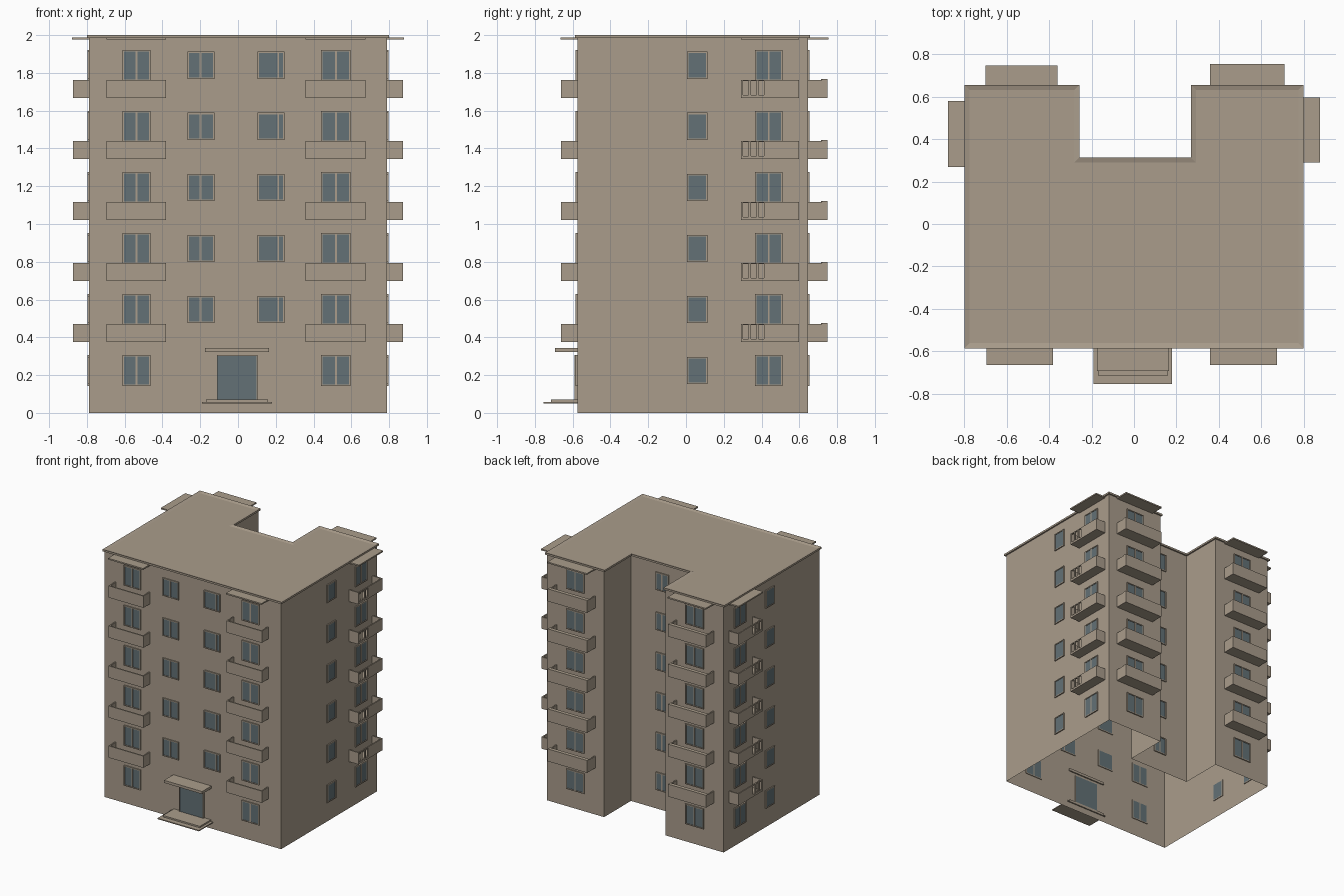
import bpy, bmesh
from mathutils import Matrix, Vector

cube = bpy.data.objects.get("Cube")
if cube:
    bpy.data.objects.remove(cube, do_unlink=True)


def material(name, rgb):
    m = bpy.data.materials.new(name)
    m.use_nodes = True
    m.diffuse_color = (*rgb, 1)
    m.node_tree.nodes["Principled BSDF"].inputs["Base Color"].default_value = (*rgb, 1)
    return m


WALL = material("beige plaster", (0.40, 0.335, 0.26))
GLASS = material("blue grey glass", (0.125, 0.165, 0.18))

FLOORS = 6
STEP = 0.323
# Each wall: horizontal axis, outward axis, wall plane, outward sign
WALLS = {
    "front": (0, 1, -0.575, -1),
    "back": (0, 1, 0.645, 1),
    "left": (1, 0, 0.788, 1),
    "right": (1, 0, -0.788, -1),
    "courtyard": (0, 1, 0.302, 1),
}


def finish(name, bm, *mats):
    mesh = bpy.data.meshes.new(name)
    bm.to_mesh(mesh)
    bm.free()
    for m in mats:
        mesh.materials.append(m)
    obj = bpy.data.objects.new(name, mesh)
    bpy.context.scene.collection.objects.link(obj)
    return obj


def wall_box(bm, wall, u, d, z, mat=0):
    """Box on a wall: u along it, d outward from it, z up."""
    along, out, plane, sign = WALLS[wall]
    centre, size = Vector(), Vector()
    centre[along], size[along] = sum(u) / 2, u[1] - u[0]
    centre[out], size[out] = plane + sign * sum(d) / 2, d[1] - d[0]
    centre[2], size[2] = sum(z) / 2, z[1] - z[0]
    made = bmesh.ops.create_cube(bm, size=1, matrix=Matrix.Translation(centre) @ Matrix.Diagonal((*size, 1)))
    for f in {f for v in made["verts"] for f in v.link_faces}:
        f.material_index = mat


def u_prism(grow, z0, z1):
    """U-shaped block; returns its bmesh and the bottom and top faces."""
    a, b, c = 0.788 + grow, 0.27 - grow, 0.302 + grow
    front, back = -0.575 - grow, 0.645 + grow
    plan = [(-a, front), (a, front), (a, back), (b + 0.01, back),
            (b + 0.01, c), (-b, c), (-b, back), (-a, back)]
    bm = bmesh.new()
    bottom = bm.faces.new([bm.verts.new((x, y, z0)) for x, y in plan])
    made = bmesh.ops.extrude_face_region(bm, geom=[bottom], use_keep_orig=True)["geom"]
    bmesh.ops.translate(bm, verts=[g for g in made if isinstance(g, bmesh.types.BMVert)], vec=(0, 0, z1 - z0))
    top = next(g for g in made if isinstance(g, bmesh.types.BMFace))
    bmesh.ops.recalc_face_normals(bm, faces=bm.faces)
    return bm, bottom, top


# Building shell, open underneath
bm, bottom, top = u_prism(0, 0, 1.985)
bmesh.ops.delete(bm, geom=[bottom], context="FACES_ONLY")
finish("building_walls", bm, WALL)

# Roof with a low raised rim
bm, bottom, top = u_prism(0.012, 1.985, 2.0)
bmesh.ops.inset_region(bm, faces=[top], thickness=0.025, use_even_offset=True)
bmesh.ops.translate(bm, verts=top.verts, vec=(0, 0, -0.007))
finish("roof", bm, WALL)


def window(bm, wall, u, z, mullion=None):
    """Glass pane with a thin frame and an optional mullion."""
    t = 0.008
    wall_box(bm, wall, (u[0] + t, u[1] - t), (-0.006, 0.005), (z[0] + t, z[1] - t), 1)
    for x in (u[0], u[1] - t):
        wall_box(bm, wall, (x, x + t), (-0.006, 0.009), z)
    for h in (z[0], z[1] - t):
        wall_box(bm, wall, (u[0] + t, u[1] - t), (-0.006, 0.009), (h, h + t))
    if mullion is not None:
        wall_box(bm, wall, (mullion - 0.005, mullion + 0.005), (-0.006, 0.008), (z[0] + t, z[1] - t))


def window_column(name, wall, u, z, mullion=None, first=0):
    bm = bmesh.new()
    for i in range(first, FLOORS):
        window(bm, wall, u, (z[0] + i * STEP, z[1] + i * STEP), mullion)
    finish(name, bm, WALL, GLASS)


TALL, SHORT = (0.143, 0.306), (0.153, 0.297)
window_column("front_right_windows", "front", (-0.612, -0.464), TALL, -0.538)
window_column("front_left_windows", "front", (0.44, 0.595), TALL, 0.518)
window_column("front_inner_right_windows", "front", (-0.267, -0.125), SHORT, -0.198, 1)
window_column("front_inner_left_windows", "front", (0.103, 0.245), SHORT, 0.213, 1)
window_column("back_right_windows", "back", (-0.612, -0.45), TALL, -0.53)
window_column("back_left_windows", "back", (0.455, 0.615), TALL, 0.535)
window_column("courtyard_windows", "courtyard", (-0.06, 0.055), SHORT, 0)
for side in ("left", "right"):
    window_column(side + "_tall_windows", side, (0.365, 0.512), TALL, 0.438)
    window_column(side + "_small_windows", side, (0.005, 0.115), SHORT)


def balcony(bm, wall, u, depth, z, slotted):
    """Open tray: floor, two ends and a parapet, part of it slotted."""
    t = 0.01
    wall_box(bm, wall, u, (0, depth), (z, z + t))
    for x in (u[0], u[1] - t):
        wall_box(bm, wall, (x, x + t), (0, depth - t), (z + t, z + 0.095))
    parapet = (depth - t, depth)
    start = u[0]
    if slotted:
        start += 0.13
        wall_box(bm, wall, (u[0], start), parapet, (z + t, z + 0.016))
        wall_box(bm, wall, (u[0], start), parapet, (z + 0.088, z + 0.095))
        for k in range(4):
            post = u[0] + k * 0.041
            wall_box(bm, wall, (post, post + 0.012), parapet, (z + 0.016, z + 0.088))
    wall_box(bm, wall, (start, u[1]), parapet, (z + t, z + 0.095))
    if wall == "back":
        wall_box(bm, wall, u, (depth - 0.03, depth), (z + 0.095, z + 0.1))


def balcony_column(name, wall, u, depth, slotted=False):
    bm = bmesh.new()
    for i in range(FLOORS - 1):
        balcony(bm, wall, u, depth, 0.376 + i * STEP, slotted)
    finish(name + "_balconies", bm, WALL)
    # Thin cover above the top balcony
    bm = bmesh.new()
    wall_box(bm, wall, u, (0, depth + 0.004), (1.976, 1.987))
    finish(name + "_top_cover", bm, WALL)


balcony_column("front_right", "front", (-0.695, -0.382), 0.086)
balcony_column("front_left", "front", (0.358, 0.675), 0.086)
balcony_column("back_right", "back", (-0.70, -0.36), 0.10)
balcony_column("back_left", "back", (0.358, 0.71), 0.105)
balcony_column("left_side", "left", (0.29, 0.597), 0.086, True)
balcony_column("right_side", "right", (0.27, 0.58), 0.086, True)

# Entrance: door, canopy and two steps
bm = bmesh.new()
wall_box(bm, "front", (-0.108, 0.098), (-0.006, 0.012), (0.07, 0.302), 1)
for x in (-0.112, 0.098):
    wall_box(bm, "front", (x, x + 0.004), (-0.006, 0.015), (0.07, 0.306))
wall_box(bm, "front", (-0.108, 0.098), (-0.006, 0.015), (0.302, 0.306))
finish("entrance_door", bm, WALL, GLASS)

bm = bmesh.new()
wall_box(bm, "front", (-0.175, 0.165), (-0.01, 0.118), (0.323, 0.344))
finish("entrance_canopy", bm, WALL)

bm = bmesh.new()
wall_box(bm, "front", (-0.19, 0.18), (-0.01, 0.18), (0.05, 0.058))
wall_box(bm, "front", (-0.17, 0.16), (-0.01, 0.14), (0.058, 0.07))
finish("entrance_steps", bm, WALL)
